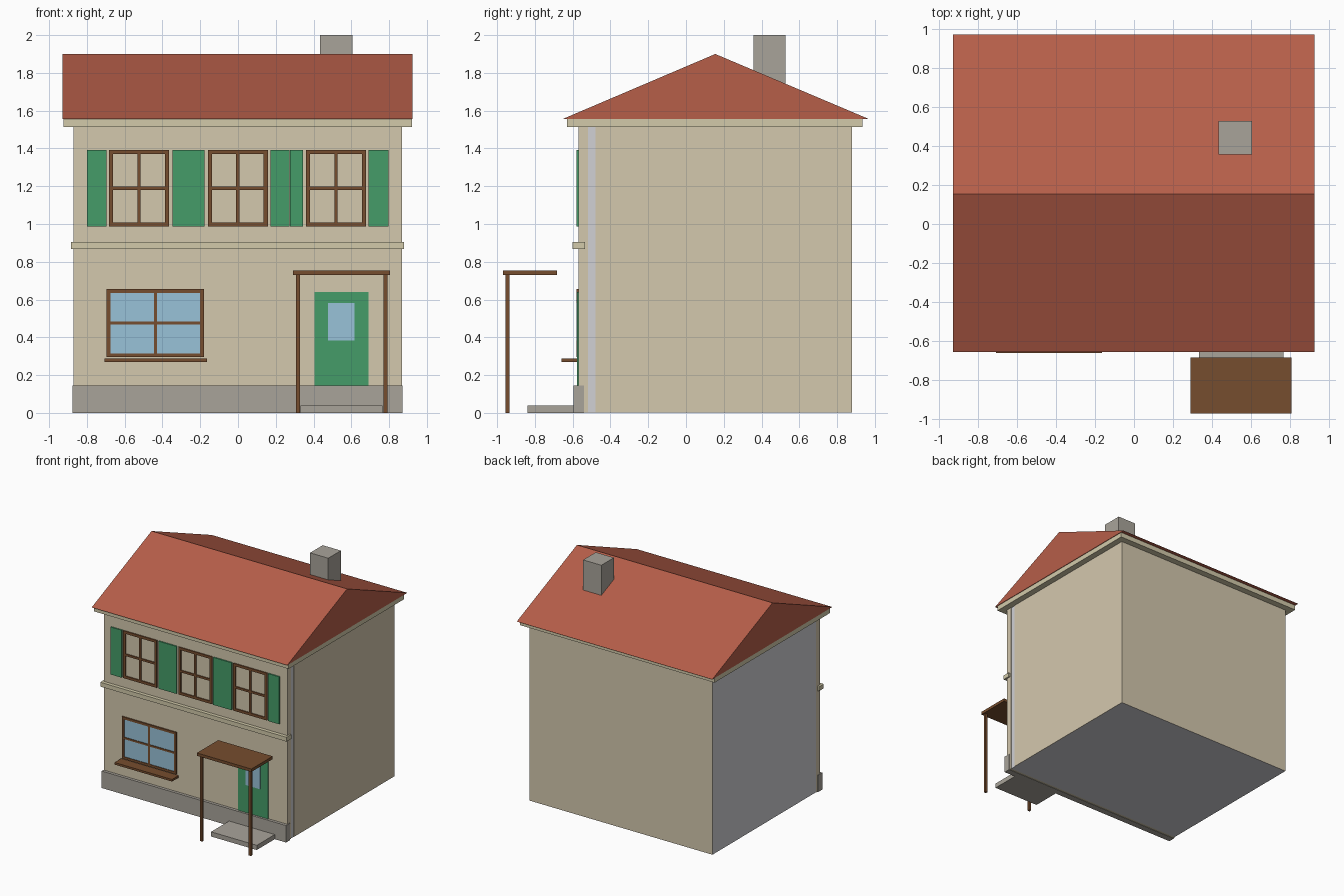
import bpy, bmesh

if "Cube" in bpy.data.objects:
    bpy.data.objects.remove(bpy.data.objects["Cube"])


def material(name, r, g, b):
    """Flat colour from sRGB 0-255 values."""
    lin = [((c / 255 + 0.055) / 1.055) ** 2.4 for c in (r, g, b)]
    m = bpy.data.materials.new(name)
    m.diffuse_color = (*lin, 1)
    m.use_nodes = True
    m.node_tree.nodes["Principled BSDF"].inputs["Base Color"].default_value = m.diffuse_color
    return m


WALL = material("beige wall", 212, 200, 174)
TRIM = material("cream trim", 210, 202, 170)
PLAIN = material("plain grey", 209, 209, 213)
STONE = material("stone grey", 169, 164, 154)
ROOF = material("roof red", 182, 94, 73)
GREEN = material("green paint", 69, 156, 104)
WOOD = material("brown wood", 118, 77, 46)
GLASS = material("window blue", 152, 194, 216)


def make_object(name, bm, *mats):
    bmesh.ops.recalc_face_normals(bm, faces=bm.faces)
    me = bpy.data.meshes.new(name)
    bm.to_mesh(me)
    bm.free()
    for m in mats:
        me.materials.append(m)
    ob = bpy.data.objects.new(name, me)
    bpy.context.collection.objects.link(ob)
    return ob


def add_box(bm, x, y, z):
    """Box from (min, max) ranges."""
    ret = bmesh.ops.create_cube(bm, size=1)
    for v in ret["verts"]:
        v.co = [r[0] + (c + 0.5) * (r[1] - r[0]) for r, c in zip((x, y, z), v.co)]


def boxes(name, mat, *ranges):
    bm = bmesh.new()
    for r in ranges:
        add_box(bm, *r)
    return make_object(name, bm, mat)


def window_frame(name, x, z, bar, y):
    """Four-pane frame: outer rails plus a central cross."""
    xm, zm = sum(x) / 2, sum(z) / 2
    h = bar * 0.4
    boxes(name, WOOD,
          ((x[0], x[0] + bar), y, z), ((x[1] - bar, x[1]), y, z),
          ((x[0] + bar, x[1] - bar), y, (z[0], z[0] + bar)),
          ((x[0] + bar, x[1] - bar), y, (z[1] - bar, z[1])),
          ((xm - h, xm + h), y, (z[0] + bar, z[1] - bar)),
          ((x[0] + bar, xm - h), y, (zm - h, zm + h)),
          ((xm + h, x[1] - bar), y, (zm - h, zm + h)))


# Main body: rear wall beige, other faces plain grey
body = boxes("body", PLAIN, ((-0.867, 0.863), (-0.52, 0.88), (0.003, 1.53)))
body.data.materials.append(WALL)
for p in body.data.polygons:
    p.material_index = 1 if p.normal.y > 0.5 else 0

# Right wall cladding leaves a grey strip beside the front wall
boxes("right_wall", WALL, ((0.862, 0.867), (-0.48, 0.88), (0.003, 1.52)))
boxes("front_wall", WALL, ((-0.87, 0.867), (-0.57, -0.52), (0.003, 1.52)))

# Stone base, string course, eaves board
boxes("stone_base", STONE, ((-0.875, 0.872), (-0.595, -0.54), (0, 0.145)))
boxes("string_course", TRIM, ((-0.885, 0.88), (-0.6, -0.535), (0.868, 0.905)))
boxes("eaves_board", TRIM, ((-0.925, 0.92), (-0.63, 0.935), (1.513, 1.556)))

# Gabled roof: triangular profile extruded along x
bm = bmesh.new()
profile = [bm.verts.new((-0.928, y, z)) for y, z in ((-0.655, 1.555), (0.97, 1.555), (0.155, 1.9))]
face = bm.faces.new(profile)
ext = bmesh.ops.extrude_face_region(bm, geom=[face], use_keep_orig=True)
for v in ext["geom"]:
    if isinstance(v, bmesh.types.BMVert):
        v.co.x = 0.925
make_object("roof", bm, ROOF)

boxes("chimney", STONE, ((0.433, 0.605), (0.357, 0.528), (1.65, 2.0)))

# Upper windows and shutters
for i, x in enumerate(((-0.683, -0.365), (-0.16, 0.158), (0.36, 0.678))):
    window_frame(f"upper_window_{i + 1}", x, (0.987, 1.393), 0.022, (-0.579, -0.565))
for i, x in enumerate(((-0.8, -0.697), (-0.348, -0.177), (0.172, 0.273), (0.275, 0.345), (0.692, 0.796))):
    boxes(f"shutter_{i + 1}", GREEN, (x, (-0.581, -0.565), (0.987, 1.393)))

# Ground floor window
boxes("lower_window_glass", GLASS, ((-0.685, -0.19), (-0.575, -0.566), (0.305, 0.64)))
window_frame("lower_window_frame", (-0.695, -0.18), (0.295, 0.655), 0.02, (-0.58, -0.566))
boxes("window_sill", WOOD, ((-0.708, -0.163), (-0.66, -0.565), (0.27, 0.288)))

# Door with pane
boxes("door", GREEN, ((0.405, 0.69), (-0.577, -0.565), (0.14, 0.64)))
boxes("door_pane", GLASS, ((0.477, 0.616), (-0.581, -0.575), (0.382, 0.582)))

# Porch: canopy, two posts and a step
boxes("porch_canopy", WOOD, ((0.29, 0.806), (-0.97, -0.683), (0.73, 0.755)))
for name, x in (("left_post", 0.318), ("right_post", 0.78)):
    boxes(name, WOOD, ((x - 0.011, x + 0.011), (-0.955, -0.934), (0, 0.732)))
boxes("porch_step", STONE, ((0.332, 0.765), (-0.838, -0.59), (0, 0.04)))
